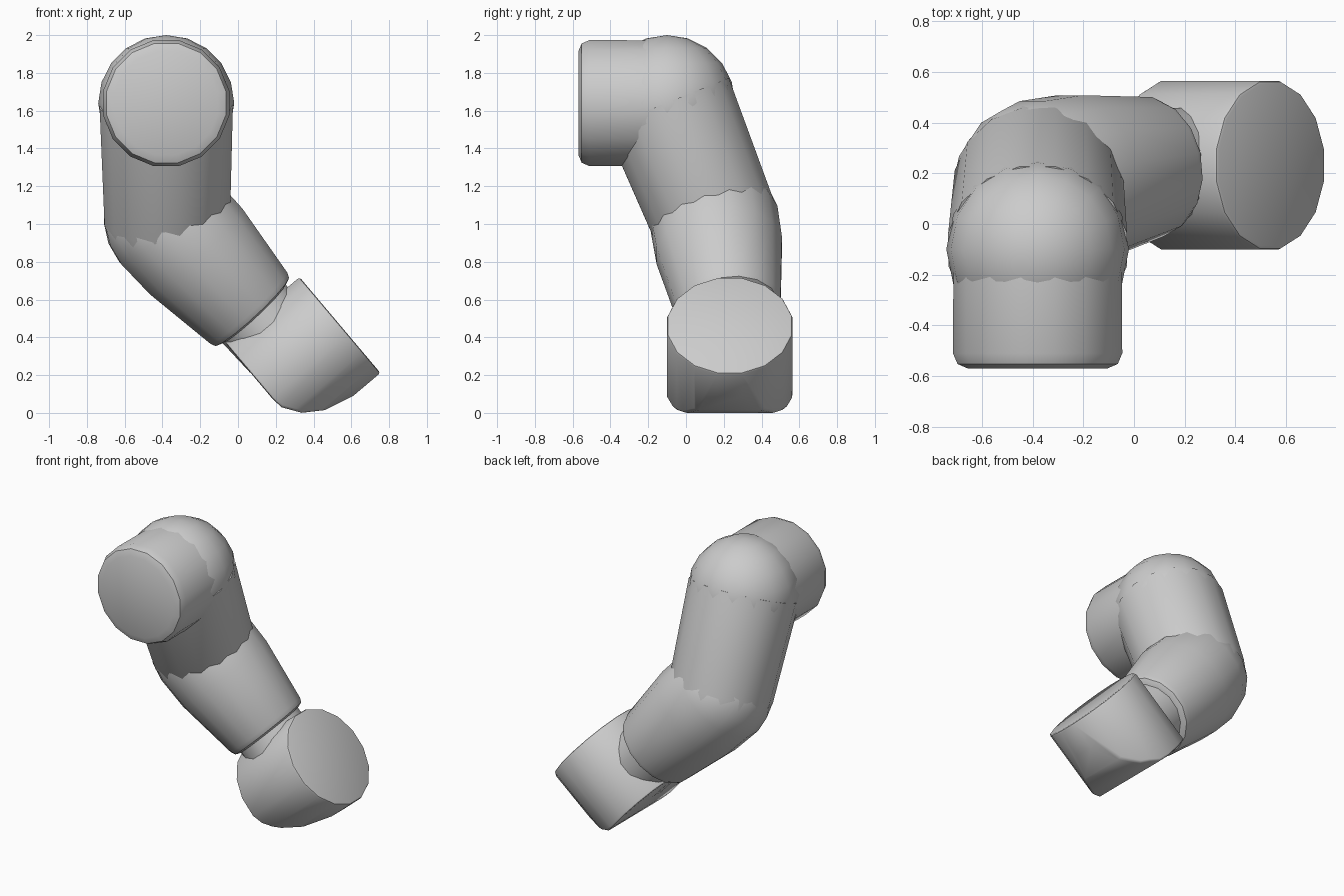
import bpy, bmesh, math
from mathutils import Vector, Matrix

cube = bpy.data.objects.get("Cube")
if cube:
    bpy.data.objects.remove(cube, do_unlink=True)

SIDES = 16
grey = bpy.data.materials.new("plain grey")
grey.use_nodes = True
COLOUR = (0.6, 0.6, 0.6, 1)
grey.diffuse_color = COLOUR
grey.node_tree.nodes["Principled BSDF"].inputs["Base Color"].default_value = COLOUR


def finish(name, bm, angle=40):
    bmesh.ops.recalc_face_normals(bm, faces=bm.faces)
    mesh = bpy.data.meshes.new(name)
    bm.to_mesh(mesh)
    bm.free()
    mesh.materials.append(grey)
    obj = bpy.data.objects.new(name, mesh)
    bpy.context.collection.objects.link(obj)
    bpy.ops.object.select_all(action='DESELECT')
    obj.select_set(True)
    bpy.context.view_layer.objects.active = obj
    bpy.ops.object.shade_smooth_by_angle(angle=math.radians(angle))
    return obj


def lathe(profile, start, axis):
    """Closed round body: profile holds (distance along axis, radius)."""
    bm = bmesh.new()
    axis = Vector(axis).normalized()
    # one flat side faces along the y axis where possible
    side = Vector((0, 1, 0)) if abs(axis.y) < 0.9 else Vector((1, 0, 0))
    u = (side - axis * side.dot(axis)).normalized()
    v = axis.cross(u)
    rings = []
    for along, radius in profile:
        radius /= math.cos(math.pi / SIDES) ** 0.5
        ring = []
        for i in range(SIDES):
            a = math.tau * (i + 0.5) / SIDES
            ring.append(bm.verts.new(Vector(start) + axis * along
                                     + (u * math.cos(a) + v * math.sin(a)) * radius))
        rings.append(ring)
    for low, high in zip(rings, rings[1:]):
        for i in range(SIDES):
            j = (i + 1) % SIDES
            bm.faces.new((low[i], low[j], high[j], high[i]))
    bm.faces.new(rings[0])
    bm.faces.new(rings[-1])
    return bm


def dome(radius):
    """Profile points of a rounded start, up to its equator."""
    return [(-radius * math.cos(a), radius * math.sin(a))
            for a in (math.radians(d) for d in (8, 30, 50, 70))]


def rounded_end(length, radius, r):
    """Profile points of a flat end with a softened rim."""
    return [(length - r, radius), (length - r * 0.3, radius - r * 0.3),
            (length, radius - r)]


# Joint positions
shoulder = Vector((-0.38, -0.1, 1.64))
elbow = Vector((-0.375, 0.15, 1.02))
wrist = Vector((0.08, 0.23, 0.53))

# Shoulder: round stub facing the front, and the ball over it
finish("shoulder_stub", lathe([(0, 0.335)] + rounded_end(0.47, 0.337, 0.06),
                              shoulder, (0, -1, 0)))
ball = bmesh.new()
bmesh.ops.create_uvsphere(ball, u_segments=SIDES, v_segments=10, radius=0.36,
                          matrix=Matrix.Translation(shoulder))
finish("shoulder_ball", ball)

# Upper arm: tapered tube from shoulder to elbow
span = elbow - shoulder
finish("upper_arm", lathe([(0, 0.356), (span.length, 0.335), (span.length + 0.1, 0.31)],
                          shoulder, span))

# Forearm: rounded elbow, tapering to the wrist
span = wrist - elbow
finish("forearm", lathe(dome(0.335) + [(0, 0.34), (0.22, 0.337)]
                        + rounded_end(span.length, 0.28, 0.04), elbow, span))

# Wrist: narrow neck
finish("wrist", lathe([(-0.1, 0.23), (0.22, 0.23)], wrist, (0.68, 0, -0.73)))

# Hand: round block with its lower back corner rounded off by cuts
normal = Vector((0.764, 0, 0.645))
cap = Vector((0.54, 0.232, 0.465))
hand = lathe([(-0.525, 0.335), (0, 0.335)], cap, normal)
corner = [(0.155, 0.1), (0.23, 0.03), (0.34, 0), (0.46, 0.015), (0.58, 0.075)]
for (x0, z0), (x1, z1) in zip(corner, corner[1:]):
    bmesh.ops.bisect_plane(hand, geom=hand.verts[:] + hand.edges[:] + hand.faces[:],
                           plane_co=(x0, 0, z0), plane_no=(z1 - z0, 0, x0 - x1),
                           clear_outer=True)
    rim = [e for e in hand.edges if e.is_boundary]
    if rim:
        bmesh.ops.holes_fill(hand, edges=rim, sides=0)
bmesh.ops.remove_doubles(hand, verts=hand.verts, dist=0.004)
bmesh.ops.recalc_face_normals(hand, faces=hand.faces)
sharp = [e for e in hand.edges if len(e.link_faces) == 2
         and e.calc_face_angle() > math.radians(50)]
bmesh.ops.bevel(hand, geom=sharp, offset=0.05, segments=2, profile=0.5,
                affect='EDGES', clamp_overlap=True)
finish("hand", hand)
